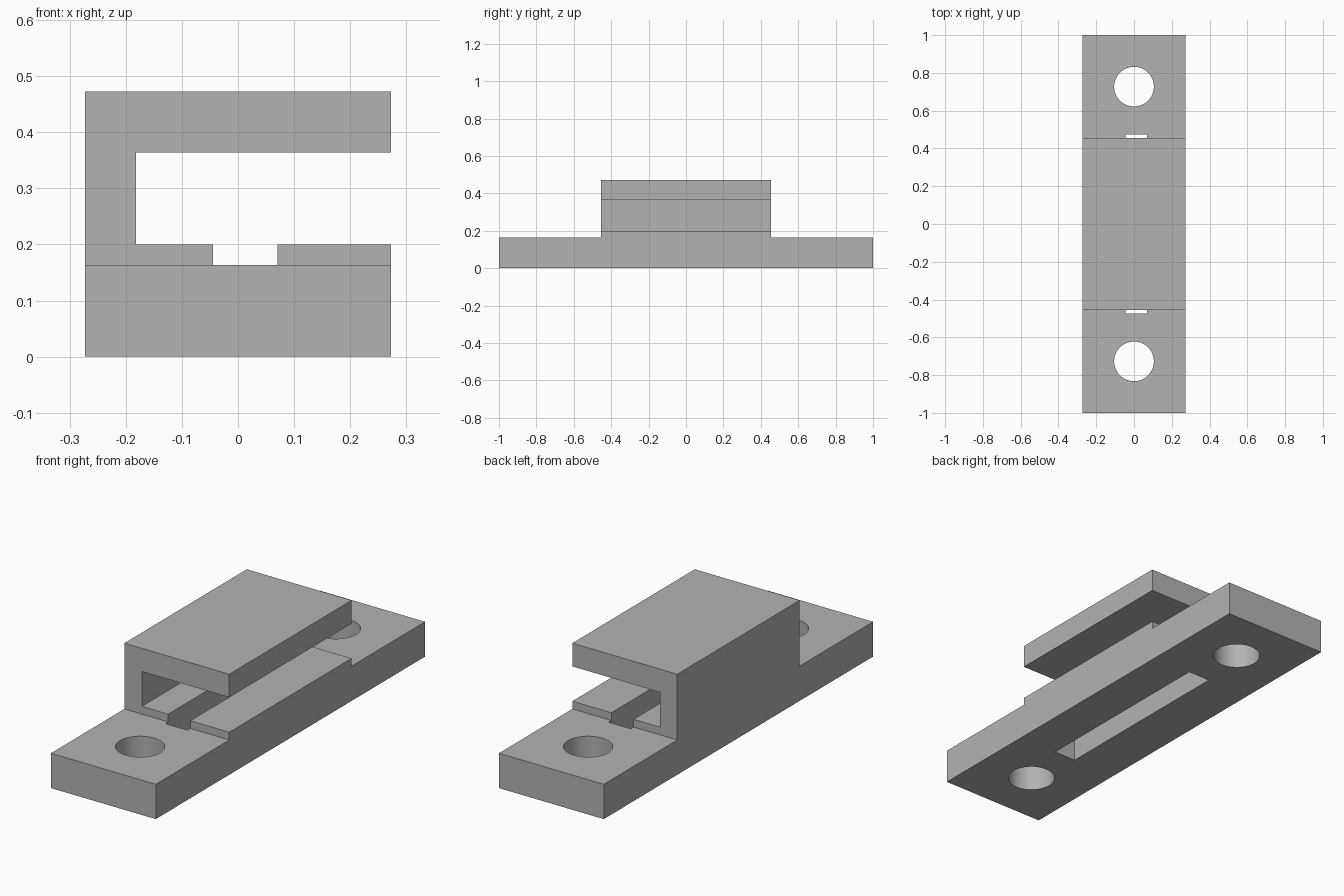
import bpy
import bmesh
import math

if "Cube" in bpy.data.objects:
    bpy.data.objects.remove(bpy.data.objects["Cube"], do_unlink=True)

UNIT = 2 / 22              # one design unit; the bracket is 22 units long
HALF_W = 3 * UNIT
BASE_H = 1.8 * UNIT
LEDGE_H = 2.2 * UNIT
ROOF_Z = 4 * UNIT
TOP_Z = 5.2 * UNIT
BODY_Y = 5 * UNIT
HOLE_Y = 8 * UNIT
HOLE_R = 0.105

grey = bpy.data.materials.new("plain grey")
grey.use_nodes = True
grey.diffuse_color = (0.45, 0.45, 0.45, 1)
grey.node_tree.nodes["Principled BSDF"].inputs["Base Color"].default_value = grey.diffuse_color


def extrude_profile(name, points, y0, y1):
    """Extrude a closed x-z outline from y0 to y1."""
    bm = bmesh.new()
    face = bm.faces.new([bm.verts.new((x, y0, z)) for x, z in points])
    new = bmesh.ops.extrude_face_region(bm, geom=[face])["geom"]
    bmesh.ops.translate(bm, vec=(0, y1 - y0, 0),
                        verts=[v for v in new if isinstance(v, bmesh.types.BMVert)])
    bmesh.ops.recalc_face_normals(bm, faces=bm.faces)
    mesh = bpy.data.meshes.new(name)
    bm.to_mesh(mesh)
    bm.free()
    mesh.materials.append(grey)
    obj = bpy.data.objects.new(name, mesh)
    bpy.context.collection.objects.link(obj)
    return obj


def box(name, x0, x1, y0, y1, z0, z1):
    return extrude_profile(name, [(x0, z0), (x1, z0), (x1, z1), (x0, z1)], y0, y1)


def cut(target, cutter):
    """Subtract the cutter from the target, then discard it."""
    mod = target.modifiers.new("cut", "BOOLEAN")
    mod.operation = "DIFFERENCE"
    mod.solver = "EXACT"
    mod.object = cutter
    bpy.context.view_layer.objects.active = target
    bpy.ops.object.modifier_apply(modifier=mod.name)
    bpy.data.objects.remove(cutter, do_unlink=True)


# Full-length channel section, open towards +x
inner_x = -HALF_W + UNIT
bracket = extrude_profile("clamp_bracket", [
    (-HALF_W, 0), (HALF_W, 0), (HALF_W, LEDGE_H), (inner_x, LEDGE_H),
    (inner_x, ROOF_Z), (HALF_W, ROOF_Z), (HALF_W, TOP_Z), (-HALF_W, TOP_Z),
], -1, 1)

# Lower mounting flange and bolt hole at each end
for side in (-1, 1):
    y0, y1 = sorted((side * BODY_Y, side * 1.2))
    cut(bracket, box("flange_cutter", -0.5, 0.5, y0, y1, BASE_H, 0.7))
    bpy.ops.mesh.primitive_cylinder_add(vertices=64, radius=HOLE_R, depth=0.6,
                                        location=(0, side * HOLE_Y, BASE_H / 2))
    hole = bpy.context.object
    hole.data.materials.append(grey)
    cut(bracket, hole)

# Long slot through the ledge and base
cut(bracket, box("slot_cutter", -0.045, 0.07, -0.475, 0.475, -0.1, 0.28))

# Smooth hole walls with crisp edges
bpy.ops.object.select_all(action="DESELECT")
bracket.select_set(True)
bpy.context.view_layer.objects.active = bracket
bpy.ops.object.shade_smooth_by_angle(angle=math.radians(30))
